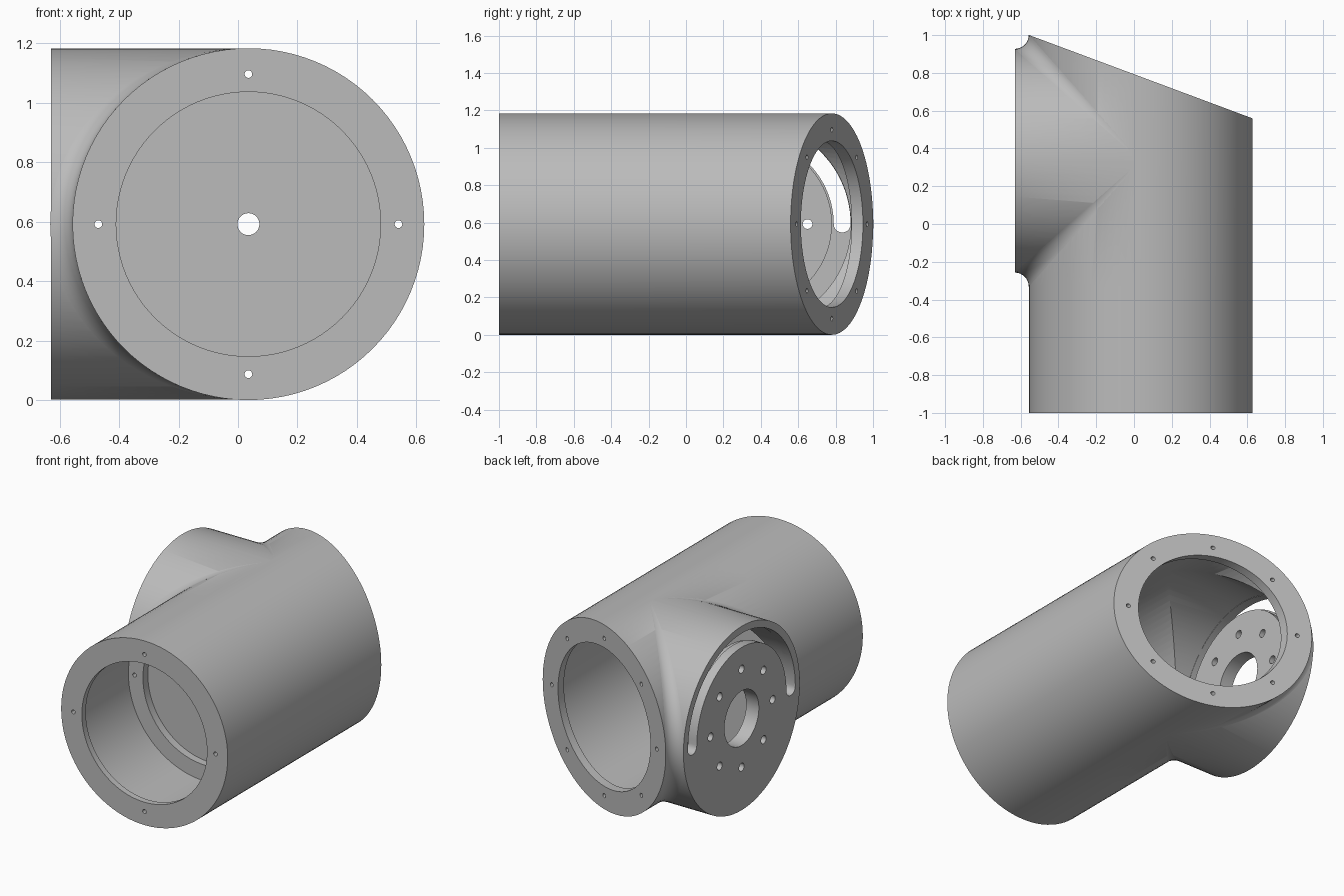
import bpy, bmesh
from math import sin, cos, pi, radians, sqrt
from mathutils import Matrix, Vector

cube = bpy.data.objects.get("Cube")
if cube:
    bpy.data.objects.remove(cube)

R, BORE, MOUTH, BOLTS = 0.592, 0.548, 0.445, 0.505   # shared radii
CX, CZ, CY = 0.035, 0.592, 0.335                     # tube axis x, z and branch axis y
SEAM, BRANCH_X = -0.33, -0.63
SLANT_AT, SLANT_N = Vector((-0.555, 1, 0)), Vector((0.44, 1.18, 0)).normalized()

grey = bpy.data.materials.new("matte grey")
grey.use_nodes = True
grey.diffuse_color = (0.5, 0.5, 0.5, 1)
grey.node_tree.nodes["Principled BSDF"].inputs["Base Color"].default_value = (0.5, 0.5, 0.5, 1)


def finish(bm, name):
    bmesh.ops.recalc_face_normals(bm, faces=bm.faces)
    mesh = bpy.data.meshes.new(name)
    bm.to_mesh(mesh)
    bm.free()
    mesh.materials.append(grey)
    obj = bpy.data.objects.new(name, mesh)
    bpy.context.collection.objects.link(obj)
    return obj


def cylinder(name, axis, r, start, end, u=None, z=CZ, sides=96, slant=None):
    """Cylinder along x or y; slant trims it that far in front of the slanted end."""
    bm = bmesh.new()
    bmesh.ops.create_cone(bm, cap_ends=True, segments=sides, radius1=r, radius2=r, depth=end - start)
    mid = (start + end) / 2
    if axis == "Y":
        place = Matrix.Translation((CX if u is None else u, mid, z)) @ Matrix.Rotation(pi / 2, 4, "X")
    else:
        place = Matrix.Translation((mid, CY if u is None else u, z)) @ Matrix.Rotation(pi / 2, 4, "Y")
    bm.transform(place)
    if slant is not None:
        cut = bmesh.ops.bisect_plane(bm, geom=bm.verts[:] + bm.edges[:] + bm.faces[:],
                                     plane_co=SLANT_AT - Vector((0, slant, 0)),
                                     plane_no=SLANT_N, clear_outer=True)
        edges = [e for e in cut["geom_cut"] if isinstance(e, bmesh.types.BMEdge)]
        bmesh.ops.holes_fill(bm, edges=edges, sides=0)
    return finish(bm, name)


def combine(obj, other, operation):
    mod = obj.modifiers.new("combine", "BOOLEAN")
    mod.object, mod.operation, mod.solver = other, operation, "EXACT"
    bpy.context.view_layer.objects.active = obj
    bpy.ops.object.modifier_apply(modifier=mod.name)
    bpy.data.objects.remove(other)


def drill(obj, axis, count, ring, r, start, end):
    for i in range(count):
        a = 2 * pi * i / count
        centre = CX if axis == "Y" else CY
        combine(obj, cylinder("drill", axis, r, start, end, centre + ring * cos(a),
                              CZ + ring * sin(a), 16), "DIFFERENCE")


def smooth(obj):
    bpy.ops.object.select_all(action="DESELECT")
    obj.select_set(True)
    bpy.context.view_layer.objects.active = obj
    bpy.ops.object.shade_smooth_by_angle(angle=radians(30))


# Front tube: thin shell with an open flange at each end
front_tube = cylinder("front_tube", "Y", R, -1, SEAM)
combine(front_tube, cylinder("bore", "Y", BORE, -0.96, SEAM - 0.05), "DIFFERENCE")
combine(front_tube, cylinder("mouth", "Y", MOUTH, -1.1, SEAM + 0.1), "DIFFERENCE")
drill(front_tube, "Y", 4, BOLTS, 0.013, -1.1, SEAM + 0.1)

# Elbow: tube with a slanted end and a side branch
elbow = cylinder("elbow", "Y", R, SEAM, 1.2, slant=0)
combine(elbow, cylinder("branch", "X", R - 0.001, BRANCH_X, CX - 0.01, slant=0.002), "UNION")
combine(elbow, cylinder("bore", "Y", BORE, SEAM + 0.05, 1.2, slant=0.06), "DIFFERENCE")
combine(elbow, cylinder("branch_bore", "X", BORE - 0.001, BRANCH_X + 0.06, CX, slant=0.06), "DIFFERENCE")
combine(elbow, cylinder("mouth", "Y", MOUTH, 0.4, 1.3), "DIFFERENCE")

# Bulkhead holes and slanted flange holes
combine(elbow, cylinder("centre", "Y", 0.037, SEAM - 0.1, SEAM + 0.1, sides=32), "DIFFERENCE")
drill(elbow, "Y", 4, BOLTS, 0.013, SEAM - 0.1, SEAM + 0.1)
drill(elbow, "Y", 8, BOLTS, 0.013, 0.48, 1.2)

# Branch plate: raised boss, centre hole and bolt circle
combine(elbow, cylinder("boss", "X", MOUTH, BRANCH_X + 0.03, BRANCH_X + 0.09), "UNION")
combine(elbow, cylinder("centre", "X", 0.175, BRANCH_X - 0.1, BRANCH_X + 0.2, sides=48), "DIFFERENCE")
drill(elbow, "X", 8, 0.315, 0.026, BRANCH_X - 0.1, BRANCH_X + 0.2)

# Half-ring slot with rounded ends
mid_r, half = 0.5, 0.045
n = 48
outline = [((mid_r + half) * cos(pi * i / n), (mid_r + half) * sin(pi * i / n)) for i in range(n + 1)]
outline += [(-mid_r - half * cos(pi * i / 10), -half * sin(pi * i / 10)) for i in range(1, 10)]
outline += [(-(mid_r - half) * cos(pi * i / n), (mid_r - half) * sin(pi * i / n)) for i in range(n + 1)]
outline += [(mid_r - half * cos(pi * i / 10), -half * sin(pi * i / 10)) for i in range(1, 10)]
bm = bmesh.new()
face = bm.faces.new([bm.verts.new((BRANCH_X - 0.1, CY + y, CZ + z)) for y, z in outline])
side = bmesh.ops.extrude_face_region(bm, geom=[face])["geom"]
bmesh.ops.translate(bm, verts=[v for v in side if isinstance(v, bmesh.types.BMVert)], vec=(0.18, 0, 0))
combine(elbow, finish(bm, "slot"), "DIFFERENCE")

# Rounded blends in the corners between tube and branch
for name, s in (("front_blend", -1), ("rear_blend", 1)):
    bm = bmesh.new()
    rows = []
    for i in range(49):
        h = R * 0.995 * sin(pi * (i / 48 - 0.5))
        w = sqrt(R * R - h * h)
        f = 0.075 * w / R
        x, y = CX - w, CY + s * w
        pts = [(x + 0.25 * f, y - s * 0.25 * f)]
        for k in range(9):
            t = pi / 2 * k / 8
            pts.append((x - f + f * cos(t), y + s * (f - f * sin(t))))
        rows.append([bm.verts.new((px, py, CZ + h)) for px, py in pts])
    for a, b in zip(rows, rows[1:]):
        for k in range(len(a)):
            j = (k + 1) % len(a)
            bm.faces.new((a[k], a[j], b[j], b[k]))
    bm.faces.new(rows[0])
    bm.faces.new(rows[-1])
    smooth(finish(bm, name))

smooth(front_tube)
smooth(elbow)
